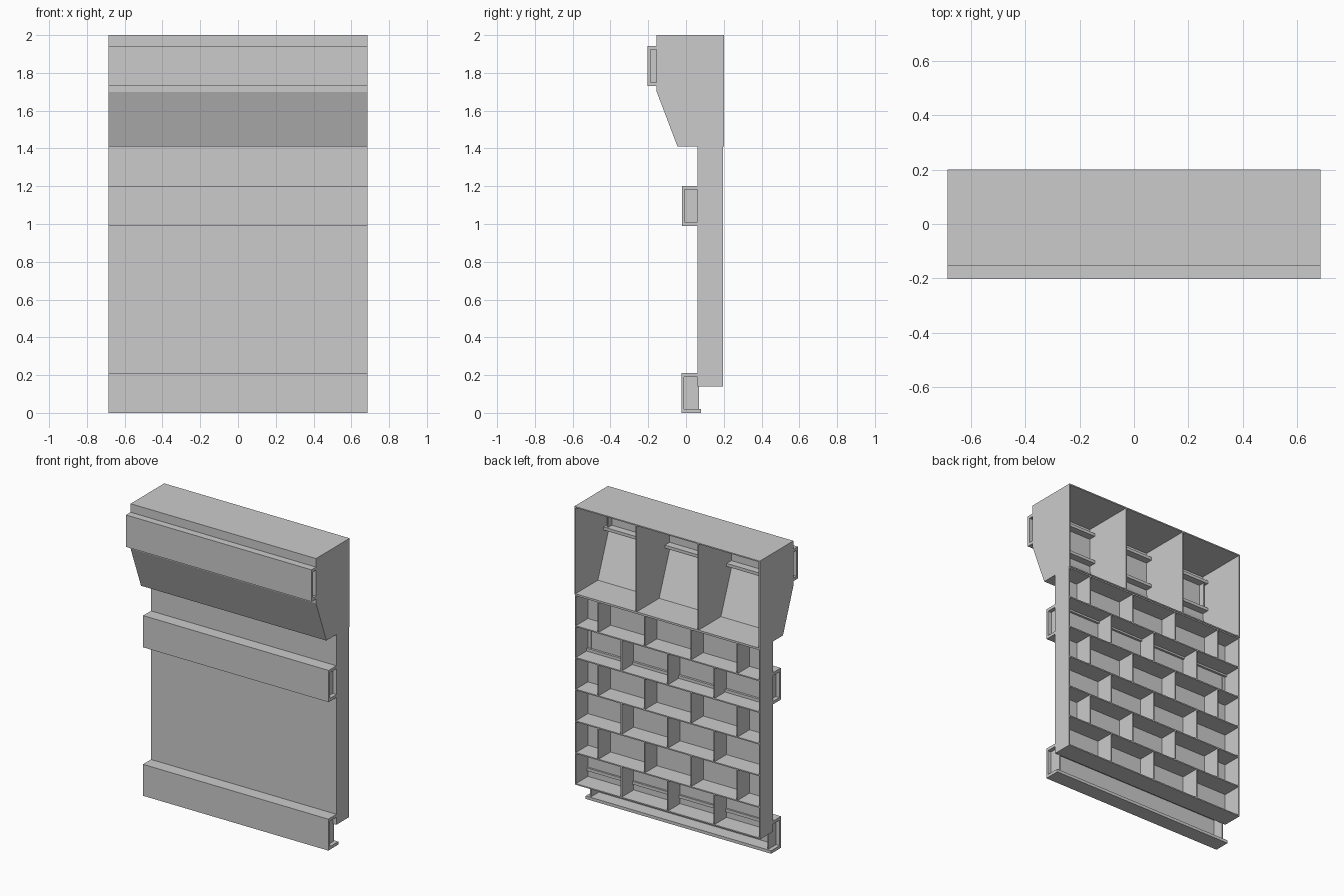
import bpy
import bmesh

cube = bpy.data.objects.get("Cube")
if cube:
    bpy.data.objects.remove(cube, do_unlink=True)

grey = bpy.data.materials.new("light_grey")
grey.use_nodes = True
colour = (0.6, 0.6, 0.6, 1)
grey.diffuse_color = colour
grey.node_tree.nodes["Principled BSDF"].inputs["Base Color"].default_value = colour

HALF = 0.685    # half the width
BACK = 0.2      # open back plane
T = 0.008       # sheet thickness


def finish(name, bm):
    bmesh.ops.recalc_face_normals(bm, faces=bm.faces)
    mesh = bpy.data.meshes.new(name)
    bm.to_mesh(mesh)
    bm.free()
    mesh.materials.append(grey)
    obj = bpy.data.objects.new(name, mesh)
    bpy.context.collection.objects.link(obj)
    return obj


def box(name, x0, x1, y0, y1, z0, z1):
    bm = bmesh.new()
    bmesh.ops.create_cube(bm, size=1)
    for v in bm.verts:
        v.co.x = x1 if v.co.x > 0 else x0
        v.co.y = y1 if v.co.y > 0 else y0
        v.co.z = z1 if v.co.z > 0 else z0
    return finish(name, bm)


def extrude(name, profile, x0, x1):
    """Extrude a closed (y, z) profile along x."""
    bm = bmesh.new()
    face = bm.faces.new([bm.verts.new((x0, y, z)) for y, z in profile])
    new = bmesh.ops.extrude_face_region(bm, geom=[face])["geom"]
    verts = [g for g in new if isinstance(g, bmesh.types.BMVert)]
    bmesh.ops.translate(bm, verts=verts, vec=(x1 - x0, 0, 0))
    return finish(name, bm)


# Brick wall: a front sheet with rows of open boxes behind it
BOTTOM, TOP, ROWS = 0.14, 1.41, 6
FRONT = 0.06
row_h = (TOP - BOTTOM) / ROWS
brick = HALF / 2
box("wall_sheet", -HALF, HALF, FRONT, FRONT + T, BOTTOM, TOP)
for i in range(ROWS + 1):
    z = min(max(BOTTOM + i * row_h, BOTTOM + T / 2), TOP - T / 2)
    box("brick_shelf", -HALF, HALF, FRONT, BACK - 0.005, z - T / 2, z + T / 2)
for side in (-1, 1):
    inner, outer = sorted((side * (HALF - T), side * HALF))
    box("wall_end", inner, outer, FRONT, BACK - 0.005, BOTTOM, TOP)
for row in range(ROWS):
    z = BOTTOM + row * row_h
    steps = (-1, 0, 1) if row % 2 == 0 else (-1.5, -0.5, 0.5, 1.5)
    for s in steps:
        x = s * brick
        box("brick_divider", x - T / 2, x + T / 2, FRONT, BACK - 0.006, z, z + row_h)

# Crown: hollow overhanging box, open at the back
crown = [(BACK, 2), (-0.155, 2), (-0.155, 1.7), (-0.045, TOP), (BACK, TOP)]
inside = [(BACK, TOP + T), (-0.045 + T, TOP + T), (-0.155 + T, 1.7),
          (-0.155 + T, 2 - T), (BACK, 2 - T)]
extrude("crown_shell", crown + inside, -HALF, HALF)
third = HALF / 3
for name, x0, x1 in (("crown_end", -HALF, -HALF + T), ("crown_end", HALF - T, HALF),
                     ("crown_divider", -third - T / 2, -third + T / 2),
                     ("crown_divider", third - T / 2, third + T / 2)):
    extrude(name, crown, x0, x1)


# Rails: channels with a front plate, two lips and a recessed end web
def rail(name, y, z, height):
    depth, plate, lip = 0.105, 0.015, 0.02
    profile = [(y, z), (y + depth, z), (y + depth, z + lip), (y + plate, z + lip),
               (y + plate, z + height - lip), (y + depth, z + height - lip),
               (y + depth, z + height), (y, z + height)]
    extrude(name, profile, -HALF, HALF)
    for side in (-1, 1):
        x = side * (HALF - 0.03)
        box(name + "_end_web", x - T / 2, x + T / 2, y + plate, y + depth - 0.01,
            z + lip, z + height - lip)


rail("lower_rail", -0.025, 0, 0.21)
rail("middle_rail", -0.022, 0.99, 0.212)
rail("upper_rail", -0.203, 1.73, 0.213)
